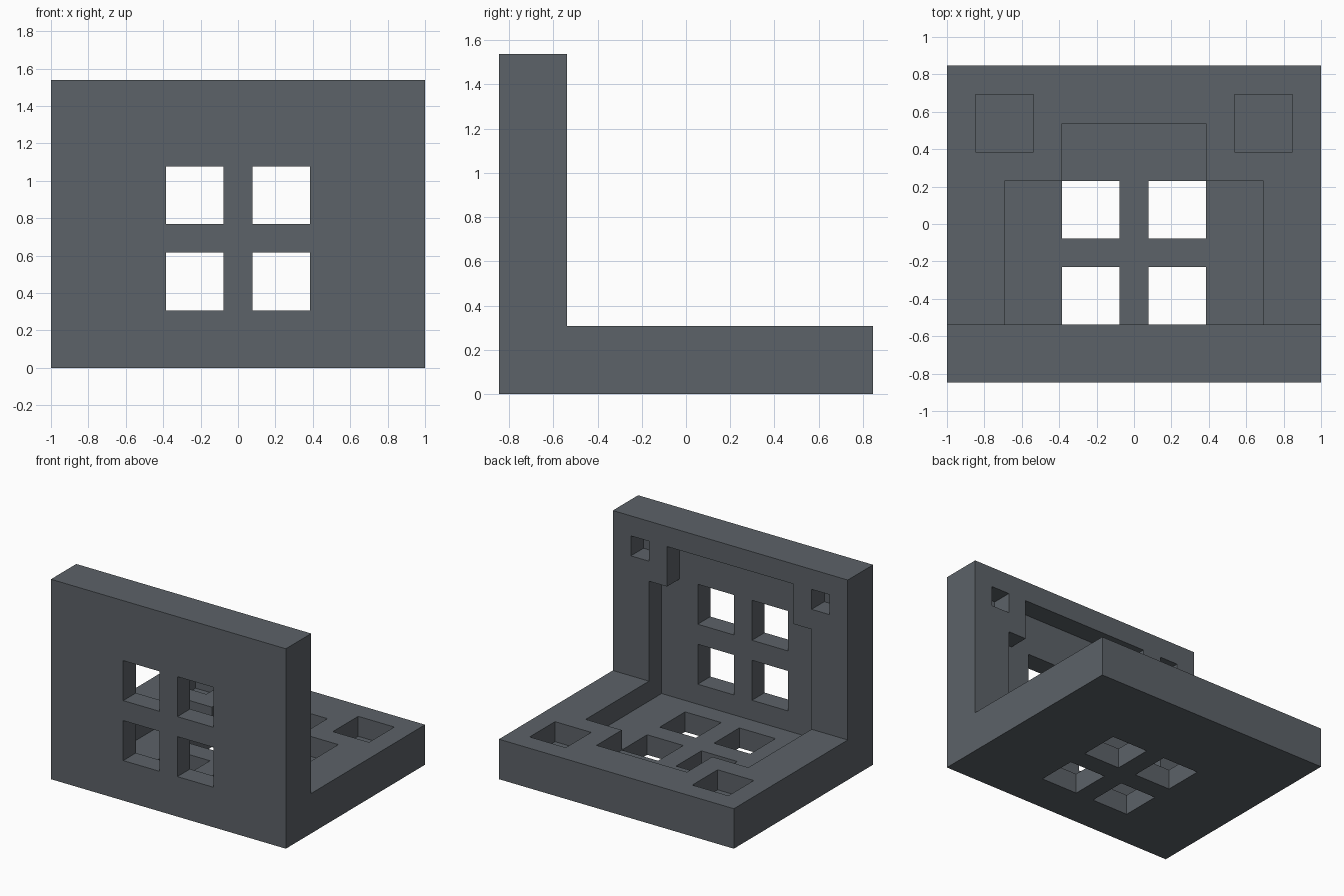
import bpy, bmesh

if "Cube" in bpy.data.objects:
    bpy.data.objects.remove(bpy.data.objects["Cube"])

U = 2 / 13  # one grid module: the bracket is 13 x 11 x 10 modules

grey = bpy.data.materials.new("dark_blue_grey")
grey.diffuse_color = (0.107, 0.122, 0.138, 1)
grey.use_nodes = True
grey.node_tree.nodes["Principled BSDF"].inputs["Base Color"].default_value = grey.diffuse_color


def link(name, bm):
    bmesh.ops.recalc_face_normals(bm, faces=bm.faces)
    me = bpy.data.meshes.new(name)
    bm.to_mesh(me)
    bm.free()
    ob = bpy.data.objects.new(name, me)
    bpy.context.collection.objects.link(ob)
    return ob


def cut(target, x, y, z):
    """Subtract a box given as module ranges on each axis."""
    bm = bmesh.new()
    bmesh.ops.create_cube(bm, size=1)
    for v in bm.verts:
        v.co = [U * (r[0] if c < 0 else r[1]) for c, r in zip(v.co, (x, y, z))]
    cutter = link("cutter", bm)
    cutter.hide_render = True
    mod = target.modifiers.new("cut", 'BOOLEAN')
    mod.operation = 'DIFFERENCE'
    mod.solver = 'EXACT'
    mod.object = cutter
    bpy.context.view_layer.objects.active = target
    bpy.ops.object.modifier_apply(modifier=mod.name)
    bpy.data.objects.remove(cutter)


# L-shaped body: side profile (y, z) extruded along x
profile = [(-5.5, 0), (5.5, 0), (5.5, 2), (-3.5, 2), (-3.5, 10), (-5.5, 10)]
bm = bmesh.new()
face = bm.faces.new([bm.verts.new((-6.5 * U, y * U, z * U)) for y, z in profile])
side = bmesh.ops.extrude_face_region(bm, geom=[face])
bmesh.ops.translate(bm, vec=(13 * U, 0, 0),
                    verts=[g for g in side["geom"] if isinstance(g, bmesh.types.BMVert)])
body = link("angle_bracket", bm)
body.data.materials.append(grey)

# Stepped recess, one module deep in both plates
cut(body, (-4.5, 4.5), (-4.5, 1.5), (1, 7))
cut(body, (-3.5, 3.5), (-4.5, -3), (6, 9))
cut(body, (-2.5, 2.5), (1, 3.5), (1, 3))

for x in ((-2.5, -0.5), (0.5, 2.5)):
    # Through holes in the floor plate
    for y in ((-3.5, -1.5), (-0.5, 1.5)):
        cut(body, x, y, (-1, 3))
    # Through holes in the upright plate
    for z in ((2, 4), (5, 7)):
        cut(body, x, (-7, -3), z)

# Blind corner pockets
for x in ((-5.5, -3.5), (3.5, 5.5)):
    cut(body, x, (2.5, 4.5), (1, 3))
for x in ((-5.5, -4.5), (4.5, 5.5)):
    cut(body, x, (-4.5, -3), (8, 9))
